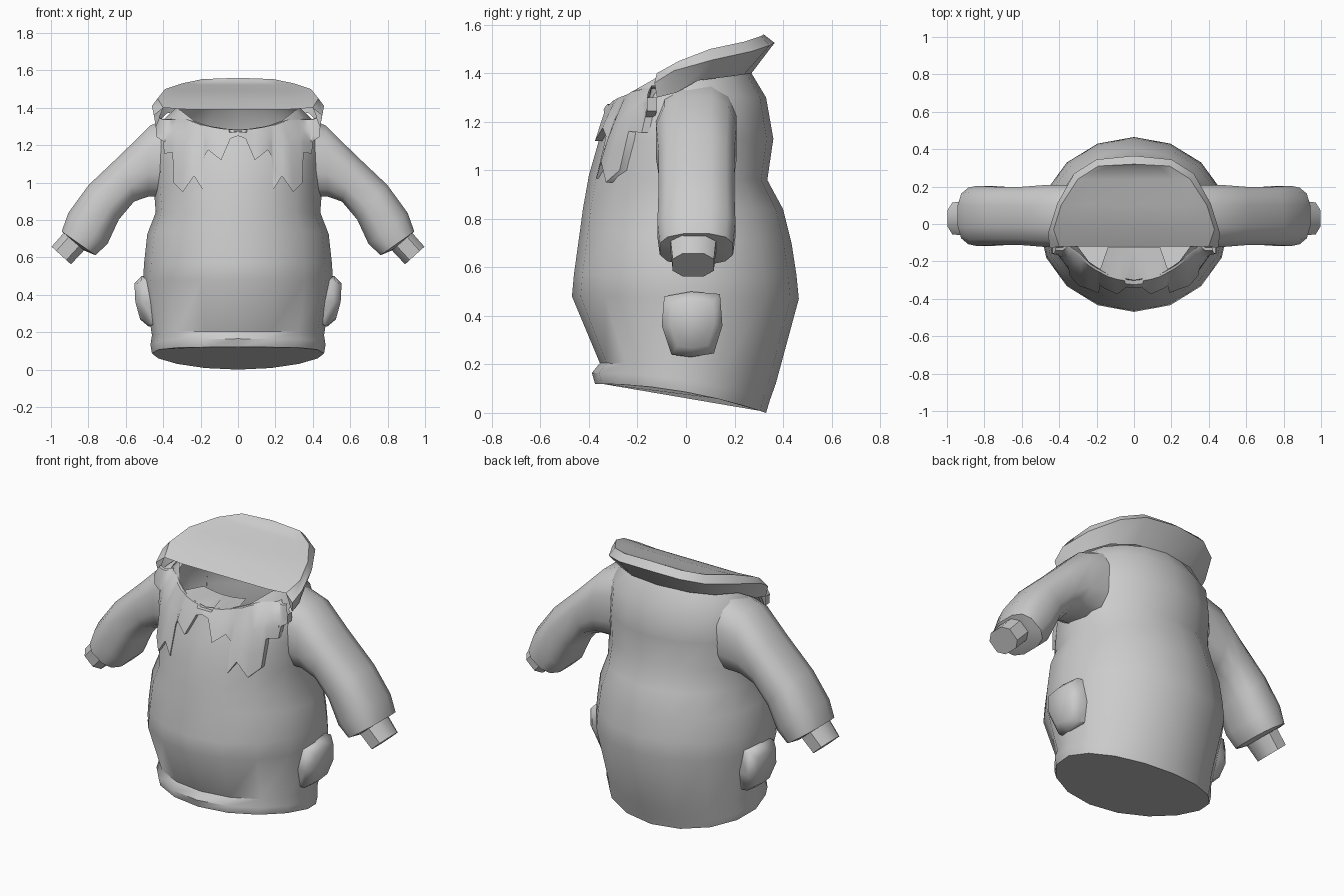
import bpy, bmesh, math
from mathutils import Vector
from mathutils.bvhtree import BVHTree

if "Cube" in bpy.data.objects:
    bpy.data.objects.remove(bpy.data.objects["Cube"])

grey = bpy.data.materials.new("plain_grey")
grey.diffuse_color = (0.6, 0.6, 0.6, 1)
grey.use_nodes = True
grey.node_tree.nodes["Principled BSDF"].inputs["Base Color"].default_value = grey.diffuse_color


def finish(name, bm, angle=50):
    bmesh.ops.remove_doubles(bm, verts=bm.verts, dist=0.0005)
    bmesh.ops.recalc_face_normals(bm, faces=bm.faces)
    me = bpy.data.meshes.new(name)
    bm.to_mesh(me)
    bm.free()
    ob = bpy.data.objects.new(name, me)
    bpy.context.collection.objects.link(ob)
    me.materials.append(grey)
    bpy.ops.object.select_all(action='DESELECT')
    ob.select_set(True)
    bpy.context.view_layer.objects.active = ob
    bpy.ops.object.shade_smooth_by_angle(angle=math.radians(angle))
    return ob


def loft(rings, closed=True, cap_start=False, cap_end=False):
    bm = bmesh.new()
    rows = [[bm.verts.new(p) for p in r] for r in rings]
    n = len(rows[0])
    for a, b in zip(rows, rows[1:]):
        for i in range(n if closed else n - 1):
            j = (i + 1) % n
            bm.faces.new((a[i], a[j], b[j], b[i]))
    if cap_start:
        bm.faces.new(rows[0])
    if cap_end:
        bm.faces.new(rows[-1])
    return bm


def mirrored(rings, s):
    return [[(s * p[0], p[1], p[2]) for p in r] for r in rings]


# Robe body: half width, front y, back y, front z, back z, rise rate, rise power
def body_ring(w, yf, yb, zf, zb, k=1, e=1, n=16):
    ring = []
    for i in range(n):
        t = 2 * math.pi * i / n
        c = math.cos(t)
        y = yf * c if c > 0 else -yb * c
        f = min(1, k * (y - yf) / (yb - yf)) ** e
        ring.append((w * math.sin(t), y, zf + (zb - zf) * f))
    return ring


body = loft([body_ring(*r) for r in (
    (.46, -.375, .33, .12, 0, 1, 2),
    (.468, -.388, .345, .165, .05, 1, 2),
    (.46, -.355, .37, .205, .12, 1, 2),
    (.508, -.47, .465, .48, .47),
    (.502, -.462, .455, .57, .57),
    (.485, -.437, .435, .75, .70),
    (.44, -.425, .40, .84, .84),
    (.45, -.40, .335, .98, .96),
    (.445, -.36, .36, 1.12, 1.13),
    (.44, -.325, .33, 1.20, 1.30, 2),
    (.33, -.30, .27, 1.28, 1.40, 2.7))], cap_start=True)
bmesh.ops.recalc_face_normals(body, faces=body.faces)
tree = BVHTree.FromBMesh(body)
finish("robe_body", body)


# Sleeves and cuffs: oval rings between an upper and a lower outline point
def oval(ux, uz, lx, lz, hy, cy=.043, n=12, p=.75):
    cx, cz, ring = (ux + lx) / 2, (uz + lz) / 2, []
    for i in range(n):
        t = 2 * math.pi * (i + .5) / n
        c, s = [math.copysign(abs(v) ** p, v) for v in (math.cos(t), math.sin(t))]
        ring.append((cx + (ux - cx) * c, cy + hy * s, cz + (uz - cz) * c))
    return ring


sleeve = [oval(*r) for r in (
    (.34, 1.36, .36, .92, .17), (.47, 1.31, .48, .92, .17),
    (.62, 1.16, .555, .895, .16), (.80, .99, .635, .80, .16),
    (.91, .84, .695, .67, .165), (.945, .74, .76, .61, .155),
    (.92, .72, .82, .635, .11))]
cuff = [oval(*r, cy=.03, n=8) for r in (
    (.925, .745, .81, .645, .10), (1.0, .66, .89, .56, .09))]

# Side pocket: rounded outline bulging outwards
outline = ((-.09, .48), (.02, .5), (.14, .49), (.15, .36),
           (.115, .245), (.02, .23), (-.06, .24), (-.10, .36))


def pocket_ring(x, s, lean):
    return [(x - lean * max(0, .38 - z), .025 + (y - .025) * s, .365 + (z - .365) * s)
            for y, z in outline]


pocket = [pocket_ring(.44, 1, 0), pocket_ring(.515, 1, .25), pocket_ring(.553, .72, .2)]

for side, s in (("left", -1), ("right", 1)):
    finish("sleeve_" + side, loft(mirrored(sleeve, s), cap_end=True))
    finish("cuff_" + side, loft(mirrored(cuff, s), cap_start=True, cap_end=True), 40)
    finish("pocket_" + side, loft(mirrored(pocket, s), cap_start=True, cap_end=True), 60)

# Raised collar wrapping from both shoulders round the back
top = [(.40, -.12, 1.40), (.43, -.03, 1.45), (.39, .10, 1.50),
       (.30, .24, 1.53), (.19, .31, 1.553), (0, .32, 1.56)]
tip = [(.45, -.13, 1.36), (.46, -.05, 1.41), (.41, .11, 1.455),
       (.32, .27, 1.49), (.20, .345, 1.515), (0, .365, 1.525)]
low = [(.44, -.12, 1.30), (.43, -.04, 1.32), (.38, .05, 1.37),
       (.31, .17, 1.385), (.19, .24, 1.395), (0, .27, 1.40)]


def both(path):
    return path + [(-x, y, z) for x, y, z in path[-2::-1]]


bm = loft([both(low), both(tip), both(top)], closed=False)
bm.verts.ensure_lookup_table()
for i in (0, 10):
    bm.faces.new([bm.verts[i + 11 * k] for k in range(3)])
finish("collar", bm)

# Flat panel closing the collar, straight along its front edge
rows = [[(-x, y, z), (-x * .7, y, z - .008), (x * .7, y, z - .008), (x, y, z)]
        for x, y, z in top[:-1]]
rows.append([top[-1]] * 4)
bm = bmesh.new()
grid = [[bm.verts.new(p) for p in r] for r in rows]
bmesh_rows = list(zip(grid, grid[1:]))
for a, b in bmesh_rows[:-1]:
    for i in range(3):
        bm.faces.new((a[i], a[i + 1], b[i + 1], b[i]))
bm.faces.new(grid[-2] + [grid[-1][0]])
bmesh.ops.delete(bm, geom=[v for v in bm.verts if not v.link_faces], context='VERTS')
finish("collar_panel", bm)

# Jagged fur trim lying over the chest: upper edge and zigzag lower edge
upper = [(0, 1.284), (.05, 1.286), (.09, 1.292), (.14, 1.30), (.18, 1.31), (.20, 1.315),
         (.24, 1.33), (.28, 1.34), (.32, 1.34), (.35, 1.34), (.38, 1.34), (.40, 1.34),
         (.415, 1.345), (.42, 1.35)]
lower = [(0, 1.25), (.04, 1.235), (.09, 1.12), (.16, 1.175), (.18, 1.14), (.19, .965),
         (.235, 1.035), (.295, .95), (.345, 1.0), (.35, 1.16), (.395, 1.155), (.40, 1.22),
         (.437, 1.245), (.44, 1.30)]


def on_chest(x, z, lift):
    hit = tree.ray_cast(Vector((x, -2, z)), Vector((0, 1, 0)))[0]
    if hit is None or hit.y > -.08:
        return (x, -.13 - lift, z)
    return (x, hit.y - lift, z)


rings = []
for f, lift in ((0, -.005), (0.02, .012), (.35, .022), (.7, .028), (1, .03), (1, -.01)):
    rings.append([on_chest(u[0] + (l[0] - u[0]) * f, u[1] + (l[1] - u[1]) * f,
                           lift * (.3 if 3 < i < 6 and f > .3 else 1))
                  for i, (u, l) in enumerate(zip(upper, lower))])
for side, s in (("left", -1), ("right", 1)):
    finish("fur_trim_" + side, loft(mirrored(rings, s), closed=False), 45)
